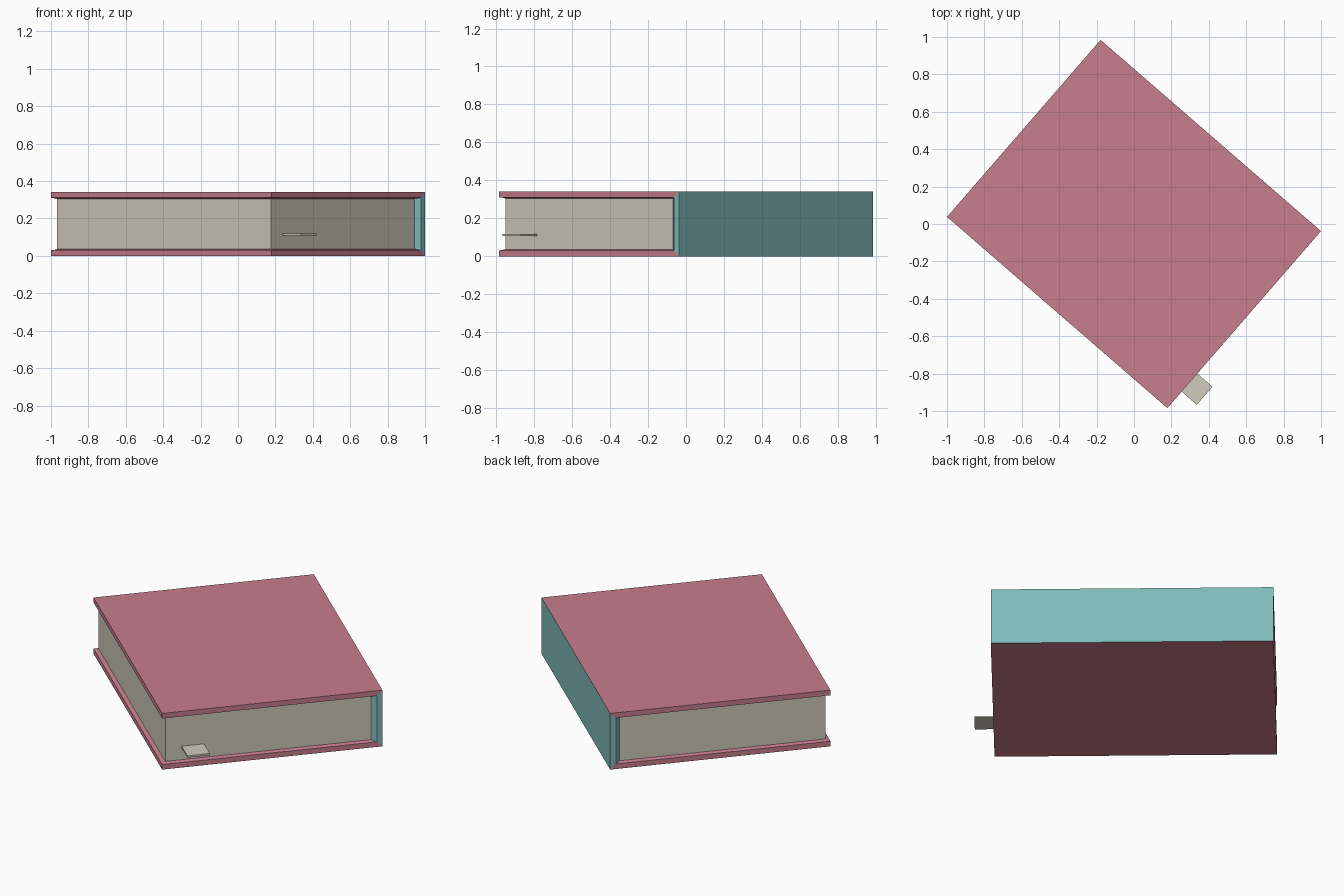
import bpy, bmesh, math

if "Cube" in bpy.data.objects:
    bpy.data.objects.remove(bpy.data.objects["Cube"])

TURN = math.radians(-40.95)          # book lies turned on the ground
U, U2 = 0.78, 0.757                  # half length: cover, page block
V, V2 = 0.6265, 0.603                # half width: cover, page block
H = 0.342                            # total height
T, T2 = 0.031, 0.037                 # cover thickness: rim, inside
S, S2 = 0.594, 0.567                 # inner side of spine: rim, inside


def material(name, rgb):
    m = bpy.data.materials.new(name)
    lin = [((c / 255 + 0.055) / 1.055) ** 2.4 for c in rgb]
    m.diffuse_color = (*lin, 1)
    m.use_nodes = True
    m.node_tree.nodes["Principled BSDF"].inputs["Base Color"].default_value = m.diffuse_color
    return m


pink = material("dusty pink", (200, 126, 142))
teal = material("pale teal", (127, 188, 187))
cream = material("cream paper", (208, 203, 189))


def finish(name, bm, mats):
    bmesh.ops.recalc_face_normals(bm, faces=bm.faces[:])
    mesh = bpy.data.meshes.new(name)
    bm.to_mesh(mesh)
    bm.free()
    for m in mats:
        mesh.materials.append(m)
    ob = bpy.data.objects.new(name, mesh)
    ob.rotation_euler.z = TURN
    bpy.context.collection.objects.link(ob)
    return ob


def box(name, lo, hi, mat):
    bm = bmesh.new()
    bmesh.ops.create_cube(bm, size=1)
    for v in bm.verts:
        v.co = [lo[i] + (v.co[i] + 0.5) * (hi[i] - lo[i]) for i in range(3)]
    return finish(name, bm, [mat])


def profile(t, s):
    # U-shaped section: bottom cover, spine, top cover
    return [(-V, 0), (V, 0), (V, H), (-V, H), (-V, H - T),
            (-V2, H - t), (s, H - t), (s, t), (-V2, t), (-V, T)]


# Cover: U section lofted along the spine, with sloped inner rims
bm = bmesh.new()
rings = []
for u, t, s in ((-U, T, S), (-U2, T2, S2), (U2, T2, S2), (U, T, S)):
    rings.append([bm.verts.new((u, v, z)) for v, z in profile(t, s)])
n = len(rings[0])
for a, b in zip(rings, rings[1:]):
    for i in range(n):
        j = (i + 1) % n
        f = bm.faces.new((a[i], a[j], b[j], b[i]))
        f.material_index = 1 if i in (1, 6) else 0
# Mitred end faces
for r in (rings[0], rings[-1]):
    for ids, mi in (((0, 1, 7, 8, 9), 0), ((1, 2, 6, 7), 1), ((2, 3, 4, 5, 6), 0)):
        f = bm.faces.new([r[i] for i in ids])
        f.material_index = mi
finish("book_cover", bm, [pink, teal])

# Page block, set slightly into the cover
e = 0.002
box("page_block", (-U2, -V2, T2 - e), (U2, S2 + e, H - T2 + e), cream)

# Page marker sticking out of one end
box("page_marker", (U2 - 0.02, -0.51, 0.108), (0.887, -0.382, 0.119), cream)
